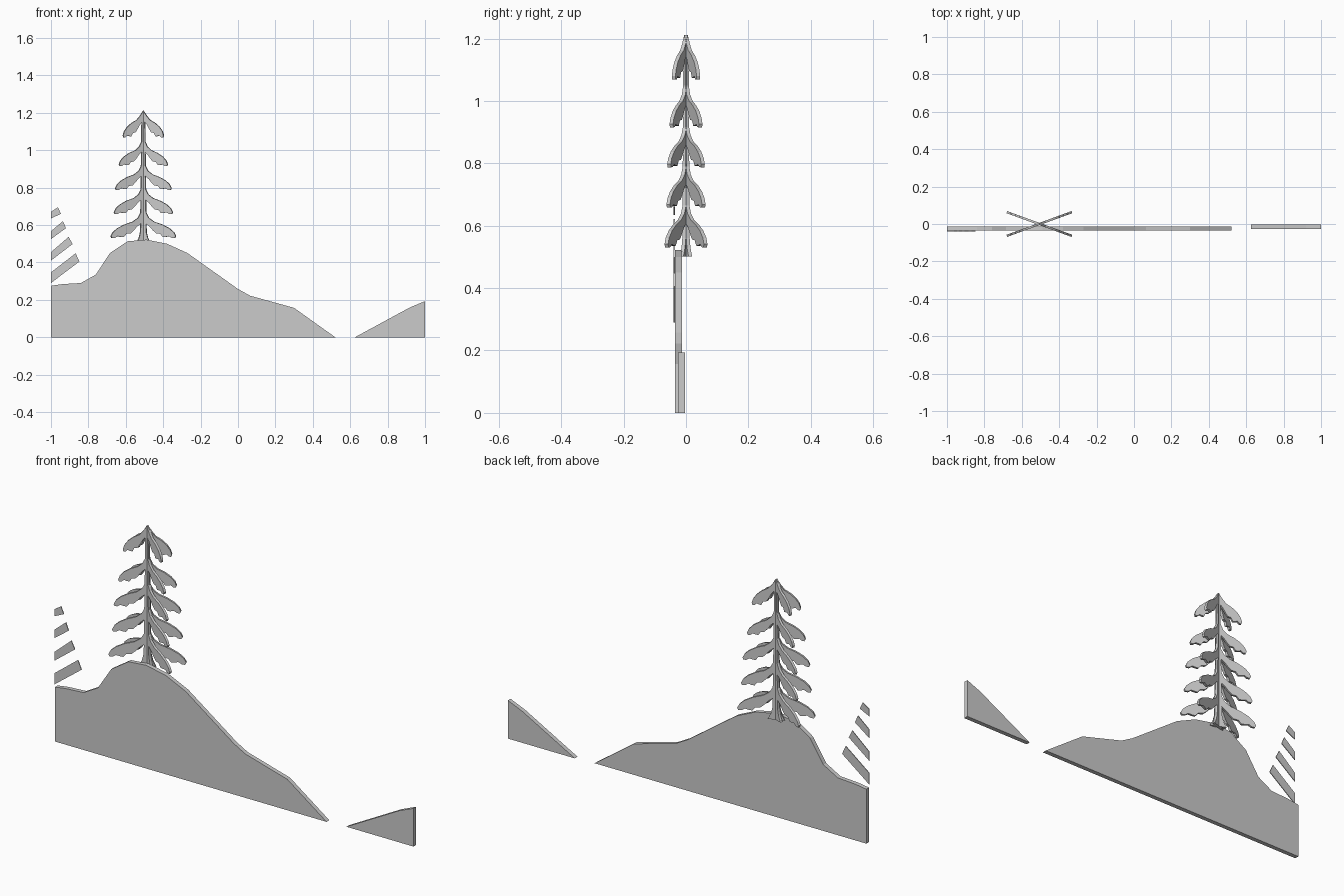
import bpy, bmesh, math

if "Cube" in bpy.data.objects:
    bpy.data.objects.remove(bpy.data.objects["Cube"])


def cutout(name, pts, y0, y1):
    """Flat board: an x/z outline extruded from y0 to y1."""
    bm = bmesh.new()
    face = bm.faces.new([bm.verts.new((x, y0, z)) for x, z in pts])
    res = bmesh.ops.extrude_face_region(bm, geom=[face])
    new = [g for g in res["geom"] if isinstance(g, bmesh.types.BMVert)]
    bmesh.ops.translate(bm, verts=new, vec=(0, y1 - y0, 0))
    bmesh.ops.recalc_face_normals(bm, faces=bm.faces[:])
    me = bpy.data.meshes.new(name)
    bm.to_mesh(me)
    bm.free()
    ob = bpy.data.objects.new(name, me)
    bpy.context.collection.objects.link(ob)
    return ob


# Hills
cutout("main_hill", [(-1, 0), (-1, .275), (-.94, .284), (-.84, .29), (-.76, .335),
                     (-.685, .45), (-.59, .513), (-.49, .522), (-.38, .50),
                     (-.27, .45), (0, .258), (.065, .222), (.30, .157), (.52, 0)],
       -.035, -.013)
cutout("small_hill", [(.625, 0), (.92, .16), (1, .193), (1, 0)], -.026, -.004)

# Slanted stripes at the left: low z, high z at the edge, then the two tip corners
stripes = [(.29, .347, (-.848, .405), (-.868, .449)),
           (.41, .455, (-.885, .498), (-.905, .537)),
           (.525, .567, (-.92, .583), (-.936, .621)),
           (.635, .670, (-.947, .66), (-.963, .695))]
for i, (lo, hi, a, b) in enumerate(stripes):
    cutout(f"stripe_{i + 1}", [(-1, lo), a, b, (-1, hi)], -.040, -.036)

# Tree half outline: trunk foot, then five drooping branch tiers
branch = [(.20, .46), (.30, .31), (.40, .19), (.53, .17), (.61, .04), (.70, .05),
          (.80, .08), (.88, .01), (.97, 0), (1, .08), (.94, .23), (.80, .39),
          (.58, .54), (.33, .65), (.17, .80)]
tiers = [(.174, .53, .665), (.157, .658, .79), (.15, .787, .915),
         (.13, .915, 1.045), (.109, 1.068, 1.212)]  # half width, tip z, apex z
half = [(.038, .502), (.024, .53), (.017, .56)]
for i, (w, lo, hi) in enumerate(tiers):
    r = .015 - .0015 * i
    half.append((r, lo + .58 * (hi - lo)))
    half += [(w * u, lo + v * (hi - lo)) for u, v in branch]
    if i < 4:
        half.append((r, hi))

# Two crossed tree boards
ang = math.radians(20)
c = math.cos(ang)
outline = ([(x / c, z) for x, z in half] + [(0, 1.212)]
           + [(-x / c, z) for x, z in reversed(half)])
for name, s in (("tree_board_a", 1), ("tree_board_b", -1)):
    ob = cutout(name, outline, -.006, .006)
    ob.location = (-.506, 0, 0)
    ob.rotation_euler = (0, 0, s * ang)
